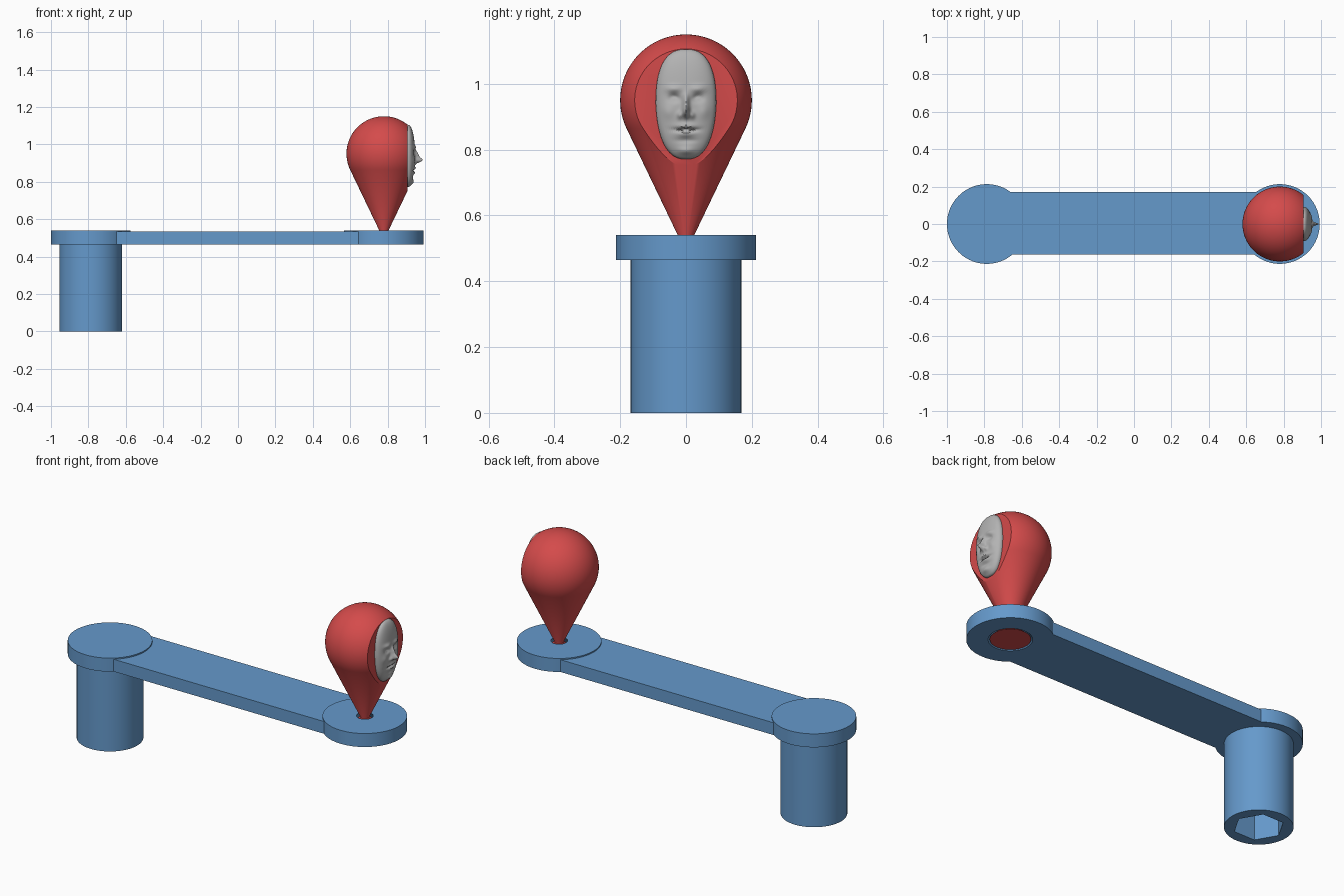
import bpy
import bmesh
from math import cos, sin, pi, radians, exp, sqrt
from mathutils import Matrix, Vector

if "Cube" in bpy.data.objects:
    bpy.data.objects.remove(bpy.data.objects["Cube"])


def material(name, rgb):
    mat = bpy.data.materials.new(name)
    mat.use_nodes = True
    mat.diffuse_color = (*rgb, 1)
    mat.node_tree.nodes["Principled BSDF"].inputs["Base Color"].default_value = (*rgb, 1)
    return mat


blue = material("steel blue", (0.13, 0.32, 0.60))
red = material("warm red", (0.66, 0.07, 0.07))
grey = material("light grey", (0.45, 0.45, 0.45))


def finish(name, bm, mat, angle=30):
    bmesh.ops.remove_doubles(bm, verts=bm.verts, dist=1e-5)
    bmesh.ops.recalc_face_normals(bm, faces=bm.faces)
    mesh = bpy.data.meshes.new(name)
    bm.to_mesh(mesh)
    bm.free()
    obj = bpy.data.objects.new(name, mesh)
    bpy.context.collection.objects.link(obj)
    mesh.materials.append(mat)
    bpy.ops.object.select_all(action='DESELECT')
    obj.select_set(True)
    bpy.context.view_layer.objects.active = obj
    bpy.ops.object.shade_smooth_by_angle(angle=radians(angle))
    return obj


def lathe(profile, x, closed=False):
    """Spin a radius/height profile about the vertical axis through x."""
    bm = bmesh.new()
    verts = [bm.verts.new((x + r, 0, z)) for r, z in profile]
    pairs = list(zip(verts, verts[1:]))
    if closed:
        pairs.append((verts[-1], verts[0]))
    edges = [bm.edges.new(p) for p in pairs]
    bmesh.ops.spin(bm, geom=verts + edges, cent=(x, 0, 0), axis=(0, 0, 1),
                   angle=2 * pi, steps=96, use_merge=True)
    return bm


POST_X, KNOB_X = -0.787, 0.78
LOW, HIGH, DISC_R = 0.465, 0.54, 0.213

# Disc over the post
finish("post_disc", lathe([(0, LOW), (DISC_R, LOW), (DISC_R, HIGH), (0, HIGH)], POST_X), blue)

# Disc under the knob, with a countersunk hole
finish("knob_disc", lathe([(0.042, HIGH), (DISC_R, HIGH), (DISC_R, LOW), (0.108, LOW)],
                          KNOB_X, closed=True), blue)

# Arm between the discs
bm = bmesh.new()
bmesh.ops.create_cube(bm, size=1, matrix=Matrix.Translation((0, 0.004, 0.499))
                      @ Matrix.Diagonal((1.315, 0.334, 0.068, 1)))
finish("arm", bm, blue)

# Post with a hexagonal socket in its foot
post = finish("post", lathe([(0, 0), (0.168, 0), (0.168, LOW), (0, LOW)], POST_X), blue)
bm = bmesh.new()
bmesh.ops.create_cone(bm, cap_ends=True, segments=6, radius1=0.125, radius2=0.125, depth=0.6,
                      matrix=Matrix.Translation((POST_X, 0, 0)) @ Matrix.Rotation(pi / 2, 4, 'Z'))
# Turn the cutter so that two corners lie along the arm
corner = max(bm.verts, key=lambda v: v.co.x)
if corner.co.x < POST_X + 0.12:
    bmesh.ops.rotate(bm, verts=bm.verts, cent=(POST_X, 0, 0), matrix=Matrix.Rotation(pi / 6, 3, 'Z'))
cutter = finish("socket_cutter", bm, blue)
cutter.hide_render = True
cut = post.modifiers.new("socket", 'BOOLEAN')
cut.operation, cut.solver, cut.object = 'DIFFERENCE', 'EXACT', cutter
bpy.context.view_layer.objects.active = post
bpy.ops.object.modifier_apply(modifier=cut.name)
bpy.data.objects.remove(cutter)
bpy.context.view_layer.objects.active = post
post.select_set(True)
bpy.ops.object.shade_smooth_by_angle(angle=radians(30))

# Teardrop knob: flared foot, neck, cone and ball, sliced flat on the outer side
BALL_Z, BALL_R, FLAT_X = 0.95, 0.2, 0.905
steps = 32
start = -0.449
profile = [(0, 0.467), (0.1, 0.467), (0.025, 0.535), (0.025, HIGH)]
for i in range(steps + 1):
    a = start + (pi / 2 - start) * i / steps
    profile.append((max(0, BALL_R * cos(a)), BALL_Z + BALL_R * sin(a)))
bm = lathe(profile, KNOB_X)
bmesh.ops.remove_doubles(bm, verts=bm.verts, dist=1e-5)
bmesh.ops.bisect_plane(bm, geom=bm.verts[:] + bm.edges[:] + bm.faces[:],
                       plane_co=(FLAT_X, 0, 0), plane_no=(1, 0, 0), clear_outer=True)
bmesh.ops.holes_fill(bm, edges=[e for e in bm.edges if e.is_boundary], sides=0)
finish("knob", bm, red)

# Relief features: side offset, height, side spread, height spread, depth
features = [
    (0, 0.915, 0.010, 0.015, 0.036),    # nose tip
    (0, 0.942, 0.009, 0.024, 0.018),    # nose bridge
    (0.018, 0.905, 0.009, 0.010, 0.010),  # nostrils
    (0.038, 0.985, 0.024, 0.010, 0.008),  # brows
    (0.036, 0.957, 0.016, 0.011, -0.014),  # eye sockets
    (0.037, 0.955, 0.010, 0.006, 0.007),  # eyes
    (0.055, 0.915, 0.018, 0.020, 0.005),  # cheeks
    (0, 0.872, 0.028, 0.007, 0.007),    # upper lip
    (0, 0.860, 0.038, 0.004, -0.014),   # mouth
    (0, 0.848, 0.024, 0.006, 0.006),    # lower lip
    (0, 0.828, 0.030, 0.007, -0.006),   # dip below the lip
    (0, 0.795, 0.026, 0.013, 0.012),    # chin
]


def relief(y, z):
    return sum(d * exp(-((abs(y) - fy) / sy) ** 2 - ((z - fz) / sz) ** 2)
               for fy, fz, sy, sz, d in features)


# Carved face on the flat of the knob
RINGS, SPOKES = 40, 96
bm = bmesh.new()
rows = []
for i in range(RINGS + 1):
    rho = sin(pi / 2 * i / RINGS)
    row = []
    for j in range(SPOKES):
        t = 2 * pi * j / SPOKES
        c, s = cos(t), sin(t)
        square = (abs(c) ** 2.5 + abs(s) ** 2.5) ** (-1 / 2.5)
        up = rho * s * square
        y = 0.092 * rho * c * square * (1 + 0.1 * min(up, 0))
        z = 0.938 + 0.167 * up
        dome = 0.042 * max(0, 1 - rho ** 2) ** 0.4
        x = FLAT_X + dome + relief(y, z) * (1 - rho ** 8)
        row.append(bm.verts.new(Vector((max(x, FLAT_X - 0.002), y, z))))
    rows.append(row)
for inner, outer in zip(rows, rows[1:]):
    for j in range(SPOKES):
        k = (j + 1) % SPOKES
        bm.faces.new((inner[j], outer[j], outer[k], inner[k]))
# Close the back of the relief
bm.faces.new(rows[-1])
finish("carved_face", bm, grey, angle=50)
